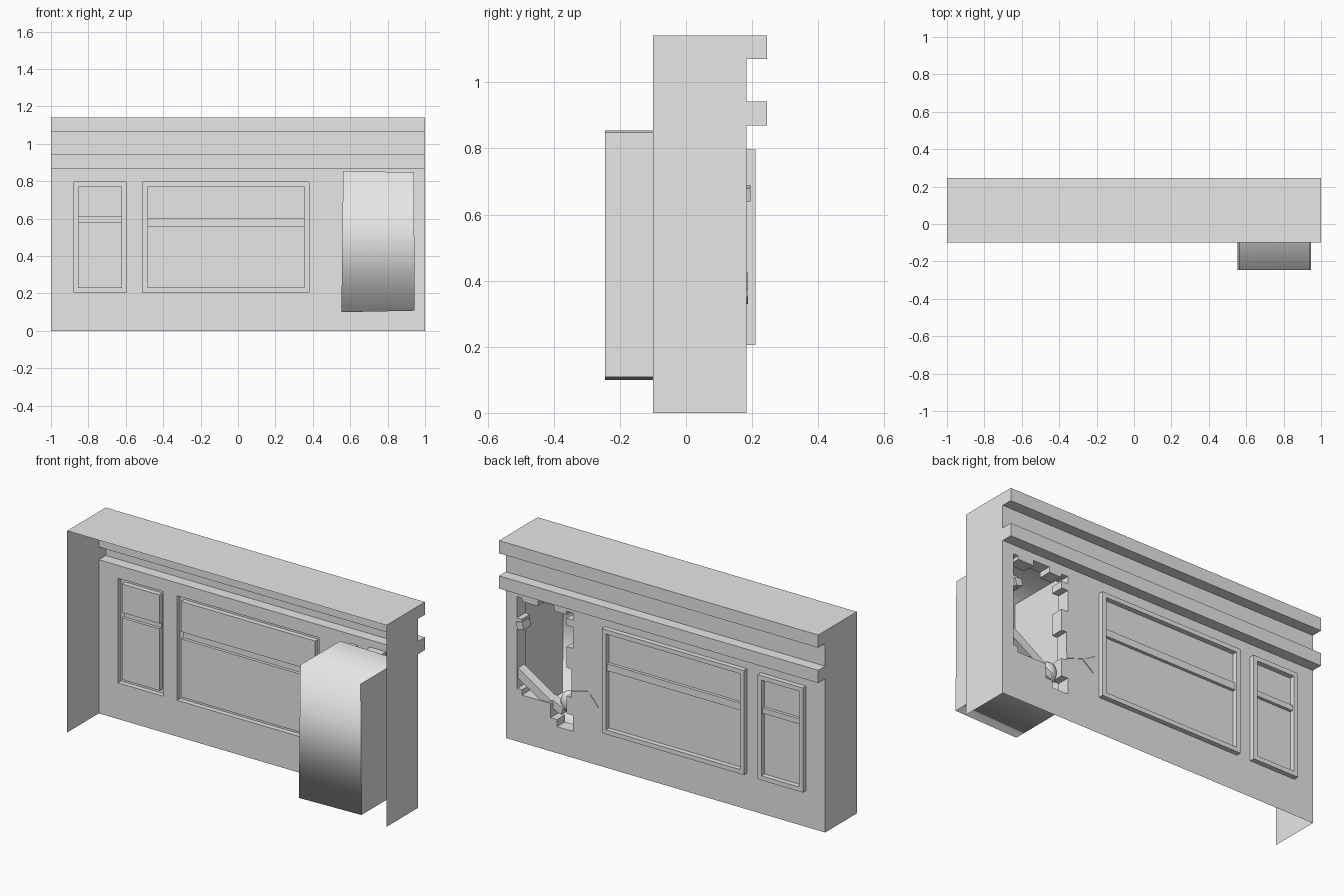
import bpy, bmesh
from mathutils import Vector

cube = bpy.data.objects.get("Cube")
if cube:
    bpy.data.objects.remove(cube)

grey = bpy.data.materials.new("plain grey")
grey.use_nodes = True
grey.diffuse_color = (0.8, 0.8, 0.8, 1)
grey.node_tree.nodes["Principled BSDF"].inputs["Base Color"].default_value = (0.8, 0.8, 0.8, 1)

WALL, FRAME, BAR, LEDGE, RIM, OPEN = 0.183, 0.211, 0.20, 0.245, 0.11, -0.10
TOP = 1.142


def finish(name, bm):
    bmesh.ops.remove_doubles(bm, verts=bm.verts, dist=0.0001)
    bmesh.ops.recalc_face_normals(bm, faces=bm.faces)
    mesh = bpy.data.meshes.new(name)
    bm.to_mesh(mesh)
    bm.free()
    mesh.materials.append(grey)
    obj = bpy.data.objects.new(name, mesh)
    bpy.context.collection.objects.link(obj)
    return obj


def face(bm, *points):
    return bm.faces.new([bm.verts.new(p) for p in points])


def prism(name, outline, y0, y1):
    """Extrude an x-z outline along y."""
    bm = bmesh.new()
    f = face(bm, *[(x, y0, z) for x, z in outline])
    out = bmesh.ops.extrude_face_region(bm, geom=[f])["geom"]
    bmesh.ops.translate(bm, vec=(0, y1 - y0, 0),
                        verts=[v for v in out if isinstance(v, bmesh.types.BMVert)])
    return finish(name, bm)


# Relief rectangles on the wall: x0, x1, z0, z1, depth; later ones win
relief = [(-1, 1, 1.07, TOP, LEDGE), (-1, 1, 0.87, 0.942, LEDGE)]


def window(x0, x1, bar0, bar1):
    z0, z1, w = 0.205, 0.797, 0.025
    relief.append((x0, x1, z0, z1, FRAME))
    relief.append((x0 + w, x1 - w, z0 + w, z1 - w, WALL))
    relief.append((x0 + w, x1 - w, bar0, bar1, BAR))


window(-0.51, 0.38, 0.56, 0.60)
window(-0.88, -0.595, 0.58, 0.61)

# Ragged hole, made of overlapping missing blocks
for x0, x1, z0, z1 in [(0.62, 0.90, 0.27, 0.80), (0.58, 0.62, 0.62, 0.74),
                       (0.58, 0.62, 0.78, 0.82), (0.59, 0.62, 0.34, 0.50),
                       (0.90, 0.93, 0.30, 0.64), (0.90, 0.93, 0.70, 0.82),
                       (0.70, 0.80, 0.80, 0.83), (0.62, 0.72, 0.19, 0.27),
                       (0.58, 0.62, 0.15, 0.24), (0.62, 0.68, 0.15, 0.19)]:
    relief.append((x0, x1, z0, z1, None))

# Facade: a single skin with stepped relief
xs = sorted({-1, 1} | {v for r in relief for v in r[:2]})
zs = sorted({0, TOP} | {v for r in relief for v in r[2:4]})


def depth(i, j):
    x, z = (xs[i] + xs[i + 1]) / 2, (zs[j] + zs[j + 1]) / 2
    y = WALL
    for x0, x1, z0, z1, d in relief:
        if x0 < x < x1 and z0 < z < z1:
            y = d
    return y


bm = bmesh.new()
for i in range(len(xs) - 1):
    for j in range(len(zs) - 1):
        x0, x1, z0, z1 = xs[i], xs[i + 1], zs[j], zs[j + 1]
        y = depth(i, j)
        if y is not None:
            face(bm, (x0, y, z0), (x0, y, z1), (x1, y, z1), (x1, y, z0))
        a = RIM if y is None else y
        # step walls towards the next cell in x and in z
        if i < len(xs) - 2:
            b = depth(i + 1, j)
            b = RIM if b is None else b
            if a != b:
                face(bm, (x1, a, z0), (x1, b, z0), (x1, b, z1), (x1, a, z1))
        if j < len(zs) - 2:
            b = depth(i, j + 1)
            b = RIM if b is None else b
            if a != b:
                face(bm, (x0, a, z1), (x0, b, z1), (x1, b, z1), (x1, a, z1))
finish("facade_wall", bm)

# End walls and roof, open at the front and below
profile = [(OPEN, 0), (WALL, 0), (WALL, 0.87), (LEDGE, 0.87), (LEDGE, 0.942),
           (WALL, 0.942), (WALL, 1.07), (LEDGE, 1.07), (LEDGE, TOP), (OPEN, TOP)]
for name, x in (("right_end_wall", -1), ("left_end_wall", 1)):
    bm = bmesh.new()
    face(bm, *[(x, y, z) for y, z in profile])
    finish(name, bm)
bm = bmesh.new()
face(bm, (-1, OPEN, TOP), (1, OPEN, TOP), (1, LEDGE, TOP), (-1, LEDGE, TOP))
finish("roof", bm)

# Chamber behind the hole, open towards the wall, softly shaded front
bm = bmesh.new()
corners = [(0.553, 0.10), (0.945, 0.108), (0.94, 0.848), (0.562, 0.855)]
front = [(x, -0.245, z) for x, z in corners]
back = [(x, RIM, z) for x, z in corners]
face(bm, *front).smooth = True
for k in range(4):
    n = (k + 1) % 4
    f = face(bm, front[k], back[k], back[n], front[n])
    f.smooth = k in (0, 2)
finish("chamber", bm)

# Broken slabs along the lower edge of the hole
prism("slanted_slab", [(0.94, 0.42), (0.94, 0.36), (0.76, 0.25), (0.72, 0.28)], 0.12, 0.175)
prism("lower_slab", [(0.74, 0.29), (0.66, 0.25), (0.67, 0.21), (0.76, 0.25)], 0.11, 0.16)
prism("upper_chip", [(0.93, 0.68), (0.89, 0.69), (0.88, 0.65), (0.92, 0.64)], 0.13, 0.195)

# Rounded lump of rubble
bm = bmesh.new()
bmesh.ops.create_uvsphere(bm, u_segments=12, v_segments=8, radius=1)
bmesh.ops.scale(bm, vec=Vector((0.05, 0.045, 0.06)), verts=bm.verts)
bmesh.ops.translate(bm, vec=(0.65, 0.11, 0.275), verts=bm.verts)
for f in bm.faces:
    f.smooth = True
finish("rubble_lump", bm)

# Forked crack splinter beside the hole
prism("crack_upper", [(0.59, 0.375), (0.59, 0.35), (0.47, 0.39), (0.41, 0.425)], 0.179, 0.187)
prism("crack_lower", [(0.49, 0.385), (0.475, 0.395), (0.42, 0.33)], 0.179, 0.187)
